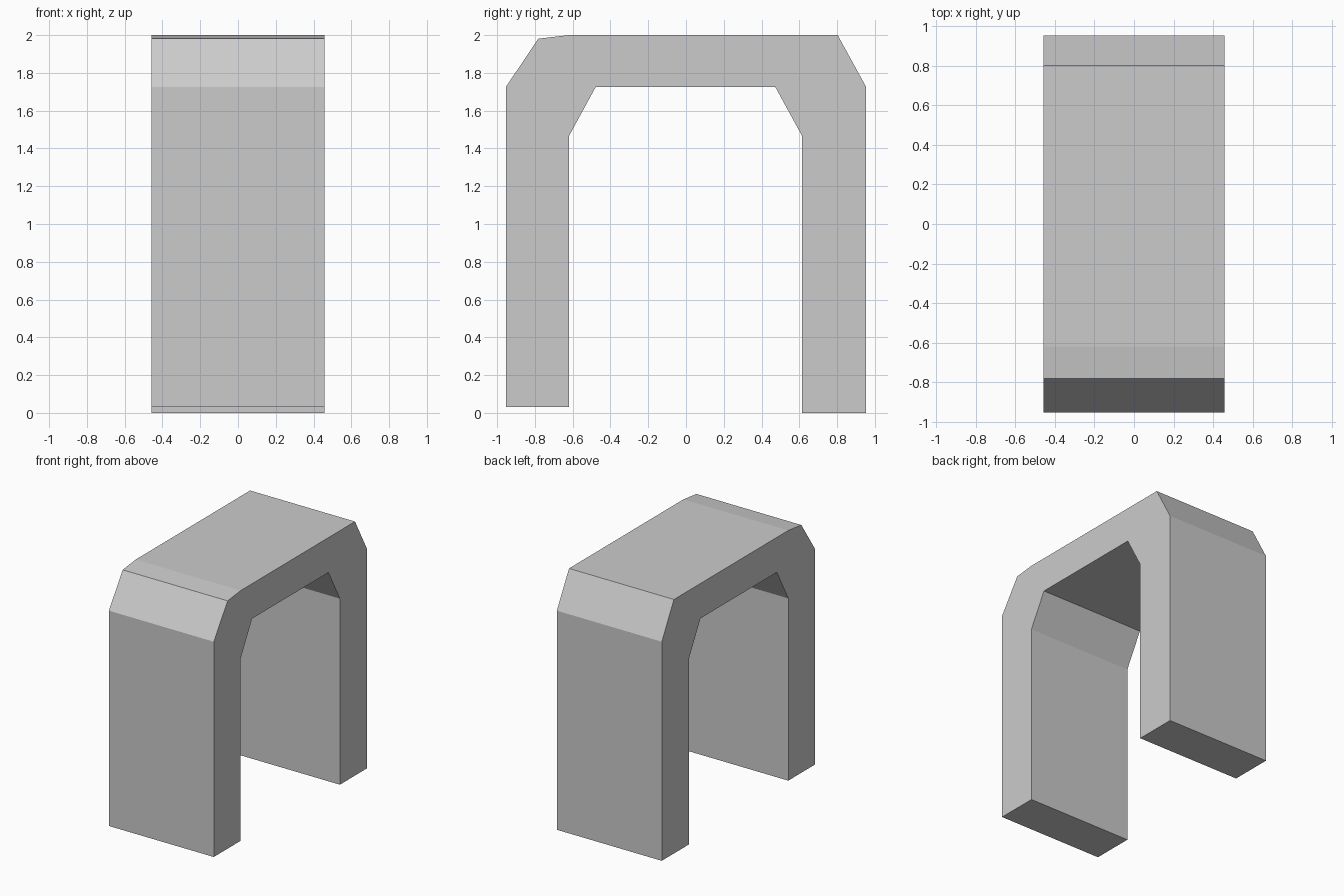
import bpy, bmesh

if "Cube" in bpy.data.objects:
    bpy.data.objects.remove(bpy.data.objects["Cube"])

HALF_WIDTH = 0.457

# Side outline of the arch (y, z): outer edge front to back, then inner edge back to front
outline = [
    (-0.954, 0.03), (-0.954, 1.725), (-0.782, 1.981), (-0.62, 2.0),
    (0.803, 2.0), (0.954, 1.725), (0.954, 0.0),
    (0.615, 0.0), (0.615, 1.465), (0.473, 1.725),
    (-0.478, 1.725), (-0.62, 1.465), (-0.62, 0.03),
]

# Arch: extrude the outline across the width
bm = bmesh.new()
side = bm.faces.new([bm.verts.new((-HALF_WIDTH, y, z)) for y, z in outline])
result = bmesh.ops.extrude_face_region(bm, geom=[side], use_keep_orig=True)
moved = [v for v in result["geom"] if isinstance(v, bmesh.types.BMVert)]
bmesh.ops.translate(bm, verts=moved, vec=(2 * HALF_WIDTH, 0, 0))
bmesh.ops.recalc_face_normals(bm, faces=bm.faces)

mesh = bpy.data.meshes.new("arch")
bm.to_mesh(mesh)
bm.free()
arch = bpy.data.objects.new("arch", mesh)
bpy.context.collection.objects.link(arch)
